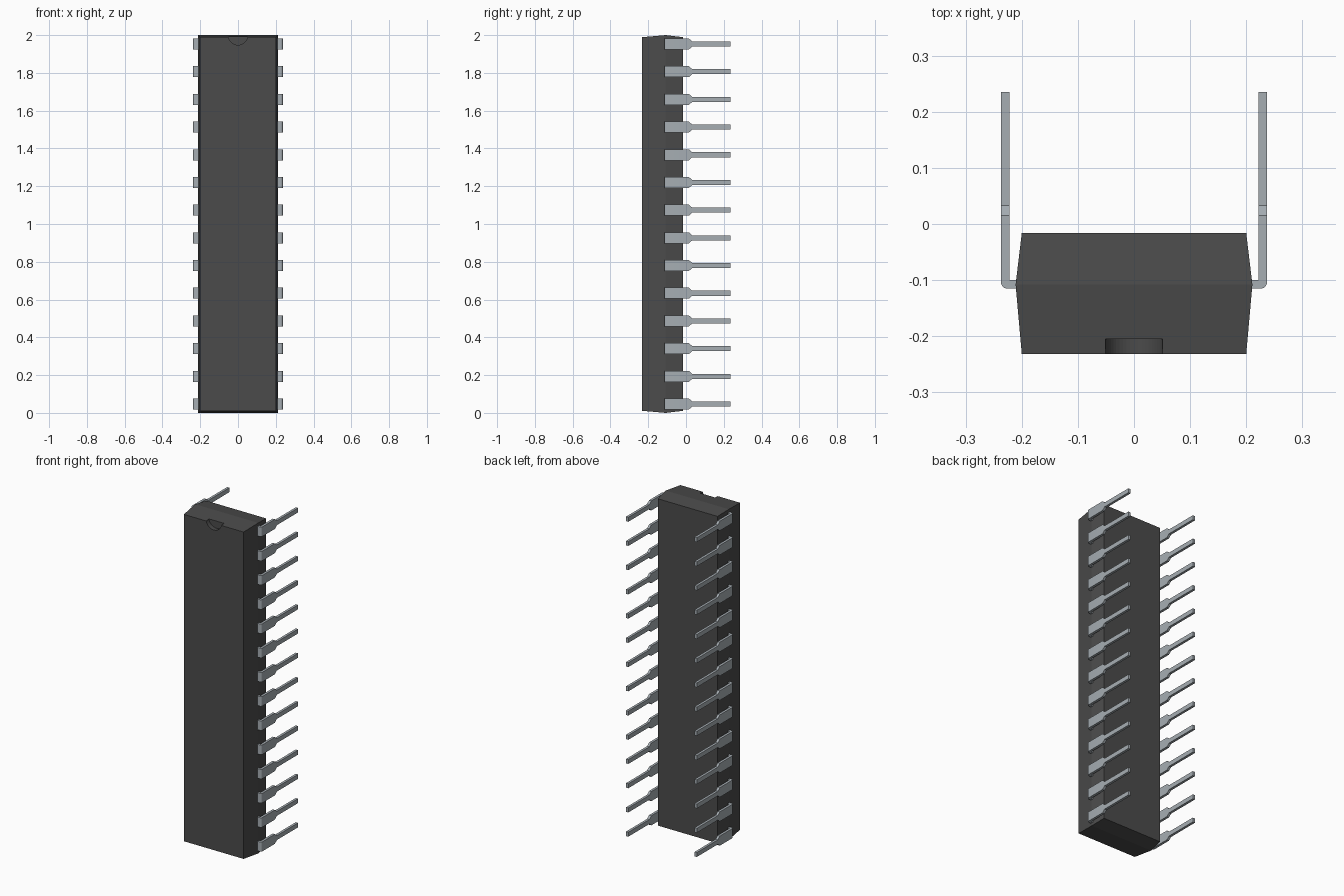
import bpy
import bmesh
from math import cos, sin, pi, radians
from mathutils import Matrix

cube = bpy.data.objects.get("Cube")
if cube:
    bpy.data.objects.remove(cube, do_unlink=True)


def make_material(name, colour):
    mat = bpy.data.materials.new(name)
    mat.use_nodes = True
    mat.diffuse_color = colour
    bsdf = next(n for n in mat.node_tree.nodes if n.type == 'BSDF_PRINCIPLED')
    bsdf.inputs["Base Color"].default_value = colour
    return mat


def make_object(name, bm, mat):
    bmesh.ops.recalc_face_normals(bm, faces=bm.faces)
    mesh = bpy.data.meshes.new(name)
    bm.to_mesh(mesh)
    bm.free()
    mesh.materials.append(mat)
    obj = bpy.data.objects.new(name, mesh)
    bpy.context.collection.objects.link(obj)
    return obj


def loft(rings):
    """Bridge equal-sized rings of points and cap both ends."""
    bm = bmesh.new()
    loops = [[bm.verts.new(p) for p in ring] for ring in rings]
    for a, b in zip(loops, loops[1:]):
        for i in range(len(a)):
            j = (i + 1) % len(a)
            bm.faces.new((a[i], a[j], b[j], b[i]))
    bm.faces.new(loops[0])
    bm.faces.new(loops[-1])
    return bm


def activate(obj):
    bpy.ops.object.select_all(action='DESELECT')
    obj.select_set(True)
    bpy.context.view_layer.objects.active = obj


plastic = make_material("dark grey plastic", (0.07, 0.07, 0.07, 1))
metal = make_material("tinned metal", (0.38, 0.42, 0.45, 1))

# Package body: widest at the parting line, tapering to front and back
FRONT, PARTING, BACK = -0.232, -0.108, -0.016
sections = [(FRONT, 0.2, 0.989), (PARTING, 0.211, 1.0), (BACK, 0.2, 0.989)]
body = make_object("package_body", loft(
    [[(-w, y, 1 - h), (w, y, 1 - h), (w, y, 1 + h), (-w, y, 1 + h)]
     for y, w, h in sections]), plastic)

# Half-round notch in the front face at the top end
bm = bmesh.new()
bmesh.ops.create_cone(bm, cap_ends=True, segments=48, radius1=0.052,
                      radius2=0.052, depth=0.054,
                      matrix=Matrix.Translation((0, FRONT, 2))
                      @ Matrix.Rotation(pi / 2, 4, 'X'))
cutter = make_object("notch_cutter", bm, plastic)
cutter.hide_render = True
cut = body.modifiers.new("notch", 'BOOLEAN')
cut.operation = 'DIFFERENCE'
cut.solver = 'EXACT'
cut.object = cutter
activate(body)
bpy.ops.object.modifier_apply(modifier=cut.name)
bpy.data.objects.remove(cutter, do_unlink=True)

# Pin: a bent strip, swept from inside the body, round the bend, to the tip
OUT, IN = 0.237, 0.222          # outer and inner side of the leg
LOW, HIGH = -0.115, -0.100      # front and back side of the shoulder
WIDE, NARROW = 0.029, 0.0135    # half widths
R = 0.011                       # bend radius
strip = [((0.19, LOW), (0.19, HIGH), WIDE)]
for i in range(7):
    a = pi / 2 * i / 6
    outer = (OUT - R + R * sin(a), LOW + R - R * cos(a))
    inner = (IN - 0.002 * (1 - sin(a)), HIGH + 0.002 * (1 - cos(a)))
    strip.append((outer, inner, WIDE))
for y, half in [(0.015, WIDE), (0.033, NARROW), (0.235, NARROW)]:
    strip.append(((OUT, y), (IN, y), half))

PINS, PITCH = 14, 0.1466
first = 1 - PITCH * (PINS - 1) / 2
pins = make_object("pins", loft(
    [[(*o, first - h), (*o, first + h), (*i, first + h), (*i, first - h)]
     for o, i, h in strip]), metal)
activate(pins)
bpy.ops.object.shade_smooth_by_angle(angle=radians(25))

# Repeat along the package and on both sides
row = pins.modifiers.new("row", 'ARRAY')
row.count = PINS
row.use_relative_offset = False
row.use_constant_offset = True
row.constant_offset_displace = (0, 0, PITCH)
pins.modifiers.new("both sides", 'MIRROR')
